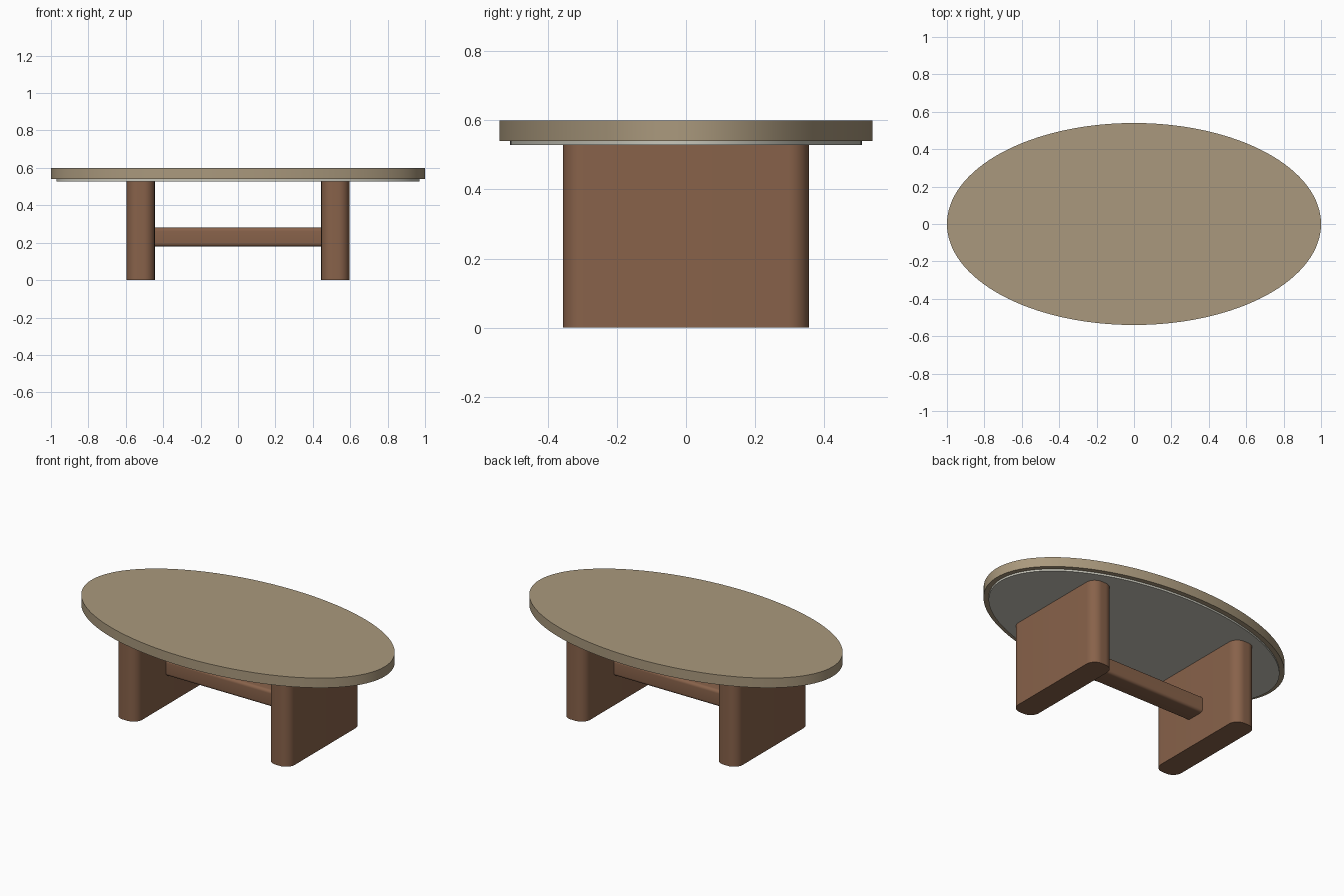
import bpy, bmesh, math

if "Cube" in bpy.data.objects:
    bpy.data.objects.remove(bpy.data.objects["Cube"])


def material(name, srgb):
    m = bpy.data.materials.new(name)
    lin = [((c / 255 + 0.055) / 1.055) ** 2.4 for c in srgb]
    m.diffuse_color = (*lin, 1)
    m.use_nodes = True
    m.node_tree.nodes["Principled BSDF"].inputs["Base Color"].default_value = m.diffuse_color
    return m


top_wood = material("pale_oak", (170, 153, 125))
leg_wood = material("warm_brown_wood", (136, 98, 74))
panel_grey = material("light_grey_panel", (200, 199, 187))


def ellipse(rx, ry, n=128):
    return [(rx * math.cos(2 * math.pi * i / n), ry * math.sin(2 * math.pi * i / n)) for i in range(n)]


def rounded_rect(hx, hy, r, n=12):
    pts = []
    for k, (sx, sy) in enumerate([(1, 1), (-1, 1), (-1, -1), (1, -1)]):
        for i in range(n + 1):
            a = math.pi / 2 * (k + i / n)
            pts.append((sx * (hx - r) + r * math.cos(a), sy * (hy - r) + r * math.sin(a)))
    return pts


def prism(name, points, extrude, mat):
    """Extrude a closed 3D outline along a vector."""
    bm = bmesh.new()
    face = bm.faces.new([bm.verts.new(p) for p in points])
    new = bmesh.ops.extrude_face_region(bm, geom=[face])["geom"]
    bmesh.ops.translate(bm, vec=extrude, verts=[v for v in new if isinstance(v, bmesh.types.BMVert)])
    bmesh.ops.recalc_face_normals(bm, faces=bm.faces)
    mesh = bpy.data.meshes.new(name)
    bm.to_mesh(mesh)
    bm.free()
    mesh.materials.append(mat)
    ob = bpy.data.objects.new(name, mesh)
    bpy.context.collection.objects.link(ob)
    bpy.ops.object.select_all(action='DESELECT')
    ob.select_set(True)
    bpy.context.view_layer.objects.active = ob
    bpy.ops.object.shade_smooth_by_angle(angle=math.radians(30))
    return ob


# Oval top and the slightly smaller panel beneath it
prism("table_top", [(x, y, 0.54) for x, y in ellipse(1.0, 0.54)], (0, 0, 0.06), top_wood)
prism("under_panel", [(x, y, 0.528) for x, y in ellipse(0.97, 0.51)], (0, 0, 0.012), panel_grey)

# Two slab legs with rounded vertical edges
for name, side in (("left_leg", -1), ("right_leg", 1)):
    prism(name, [(x + side * 0.52, y, 0) for x, y in rounded_rect(0.075, 0.356, 0.06)],
          (0, 0, 0.528), leg_wood)

# Stretcher bar between the legs
prism("stretcher", [(-0.445, y, z + 0.23) for y, z in rounded_rect(0.065, 0.05, 0.018, 6)],
      (0.89, 0, 0), leg_wood)
